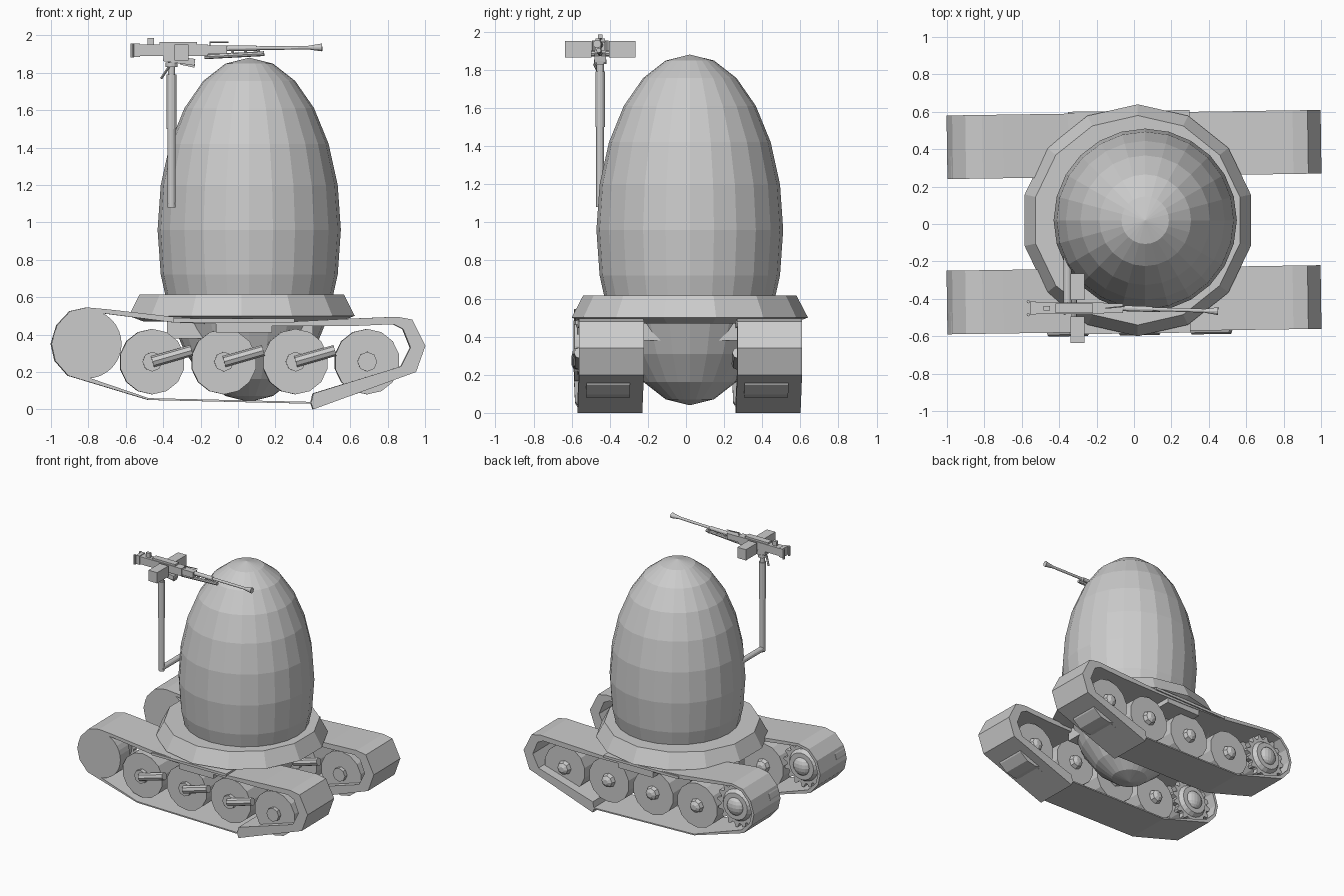
import bpy, bmesh
from math import sin, cos, pi, radians
from mathutils import Matrix, Vector

cube = bpy.data.objects.get("Cube")
if cube:
    bpy.data.objects.remove(cube, do_unlink=True)

grey = bpy.data.materials.new("plain grey")
grey.use_nodes = True
grey.diffuse_color = (0.6, 0.6, 0.6, 1)
grey.node_tree.nodes["Principled BSDF"].inputs["Base Color"].default_value = grey.diffuse_color
HOME = Matrix.Identity(4)


def finish(name, bm, place=HOME):
    bmesh.ops.recalc_face_normals(bm, faces=bm.faces)
    mesh = bpy.data.meshes.new(name)
    bm.to_mesh(mesh)
    bm.free()
    mesh.materials.append(grey)
    obj = bpy.data.objects.new(name, mesh)
    obj.matrix_world = place
    bpy.context.collection.objects.link(obj)
    return obj


def tube(name, start, end, radius, end_radius=None, sides=12, place=HOME):
    start, end = Vector(start), Vector(end)
    axis = end - start
    turn = axis.to_track_quat('Z', 'Y').to_matrix().to_4x4()
    bm = bmesh.new()
    bmesh.ops.create_cone(bm, cap_ends=True, segments=sides, radius1=radius,
                          radius2=radius if end_radius is None else end_radius,
                          depth=axis.length,
                          matrix=Matrix.Translation((start + end) / 2) @ turn)
    return finish(name, bm, place)


def box(name, low, high, place=HOME, tilt=0):
    low, high = Vector(low), Vector(high)
    size = Matrix.Diagonal((high - low).to_4d())
    size[3][3] = 1
    bm = bmesh.new()
    bmesh.ops.create_cube(bm, size=1, matrix=Matrix.Translation((low + high) / 2)
                          @ Matrix.Rotation(radians(tilt), 4, 'Y') @ size)
    return finish(name, bm, place)


def ball(name, centre, scale, segments, rings, place=HOME):
    bm = bmesh.new()
    bmesh.ops.create_uvsphere(bm, u_segments=segments, v_segments=rings, radius=1,
                              matrix=Matrix.Translation(centre) @ Matrix.Diagonal((*scale, 1)))
    return finish(name, bm, place)


def slab(name, outline, front, back, place=HOME):
    """Extrude an outline of (x, z) points along y."""
    bm = bmesh.new()
    face = bm.faces.new([bm.verts.new((x, front, z)) for x, z in outline])
    moved = bmesh.ops.extrude_face_region(bm, geom=[face], use_keep_orig=True)["geom"]
    bmesh.ops.translate(bm, vec=(0, back - front, 0),
                        verts=[v for v in moved if isinstance(v, bmesh.types.BMVert)])
    return finish(name, bm, place)


# Track belt section: outer x, outer z, inner x, inner z
BELT = [(-.81, .545, -.81, .525), (-.7, .535, -.7, .51), (-.35, .495, -.35, .465),
        (0, .475, 0, .45), (.3, .47, .3, .445), (.6, .485, .6, .445),
        (.85, .495, .83, .455), (.93, .48, .88, .43), (1, .34, .92, .33),
        (.95, .2, .87, .23), (.4, 0, .4, .085), (.39, .03, .39, .04),
        (-.48, .05, -.48, .06), (-.91, .18, -.89, .2), (-.98, .26, -.96, .27),
        (-1, .35, -.98, .35), (-.97, .45, -.95, .44), (-.9, .525, -.89, .505)]
HALF = .17


def belt(name, place):
    bm = bmesh.new()
    loops = []
    for ox, oz, ix, iz in BELT:
        loops.append([bm.verts.new(p) for p in ((ox, -HALF, oz), (ox, HALF, oz),
                                                (ix, HALF, iz), (ix, -HALF, iz))])
    for a, b in zip(loops, loops[1:] + loops[:1]):
        for k in range(4):
            j = (k + 1) % 4
            bm.faces.new((a[k], a[j], b[j], b[k]))
    finish(name, bm, place)


def track(side, y):
    place = Matrix.Translation((0, y, 0)) @ Matrix.Rotation(radians(.85), 4, 'Z')
    belt(side + "_belt", place)

    # Road wheels with hubs on both faces, trailing arms on the first three
    for i in range(4):
        x, z = -.46 + .383 * i, .255
        label = f"{side}_wheel_{i}"
        tube(label, (x, -.13, z), (x, .1, z), .175, sides=14, place=place)
        tube(label + "_back_hub", (x, -.16, z), (x, -.1, z), .053, sides=8, place=place)
        tube(label + "_cap", (x, .1, z), (x, .13, z), .055, .045, 8, place)
        tube(label + "_cap_tip", (x, .13, z), (x, .145, z), .045, .02, 8, place)
        if i < 3:
            tube(label + "_arm", (x, -.16, z), (x + .21, -.16, z + .06), .03, sides=8, place=place)

    # Drive drum, toothed sprocket and domed hub
    cx, cz = -.81, .35
    tube(side + "_drum", (cx, -HALF, cz), (cx, -.05, cz), .185, sides=32, place=place)
    tube(side + "_drum_core", (cx, -.05, cz), (cx, .06, cz), .13, sides=20, place=place)
    teeth = []
    for k in range(64):
        r = .175 if k % 4 < 2 else .145
        teeth.append((cx + r * cos(k * pi / 32), cz + r * sin(k * pi / 32)))
    slab(side + "_sprocket", teeth, .06, .1, place)
    tube(side + "_sprocket_ring", (cx, .1, cz), (cx, .13, cz), .125, .105, 20, place)
    ball(side + "_sprocket_dome", (cx, .125, cz), (.07, .04, .07), 16, 8, place)

    # Guide plates on the upper run and a plate on the sloping end
    box(side + "_guide_plate", (-.35, -.18, .465), (.3, .18, .485), place)
    box(side + "_guide_bracket", (-.12, -.165, .41), (.18, .165, .46), place)
    box(side + "_end_plate", (.6, -.08, .101), (.76, .08, .109), place, tilt=-20)


track("right", -.405)
track("left", .425)

# Egg body, faceted collar and hull between the tracks
ball("egg_body", (.06, .02, .96), (.49, .49, .92), 24, 12)
tube("collar", (.02, .02, .5), (.02, .02, .615), .62, .56, 14)
tube("collar_underside", (.02, .02, .47), (.02, .02, .5), .54, .62, 14)
box("hull", (-.38, -.26, .38), (.4, .28, .49))

# Gun post
px, py = -.355, -.45
tube("post_arm", (px, -.1, 1.1), (px, py - .01, 1.1), .021)
tube("post_lower", (px, py, 1.08), (px, py, 1.52), .021)
tube("post_upper", (px, py, 1.5), (px, py, 1.79), .026)
tube("post_neck", (px, py, 1.79), (px, py, 1.86), .019)
tube("post_collar", (px, py, 1.83), (px, py, 1.855), .032)

# Gun mount
box("cradle", (-.4, py - .03, 1.85), (-.23, py + .03, 1.885), tilt=8)
box("cradle_lug", (-.31, py - .02, 1.835), (-.23, py + .02, 1.855), tilt=12)
tube("trigger_lever", (-.41, py, 1.77), (-.37, py - .03, 1.83), .008, sides=6)

# Receiver, grips and ammunition boxes
box("receiver", (-.53, py - .03, 1.89), (-.16, py + .03, 1.95))
box("receiver_front", (-.2, py - .025, 1.9), (-.06, py + .025, 1.945))
box("feed_cover", (-.42, py - .025, 1.945), (-.22, py + .025, 1.965))
box("back_plate", (-.555, py - .035, 1.885), (-.525, py + .035, 1.955))
for sign, side in ((-1, "right"), (1, "left")):
    y = py + sign * .035
    tube(side + "_grip", (-.565, y, 1.88), (-.565, y, 1.955), .009, sides=8)
    box(side + "_ammunition_box", (-.34, py + sign * .115 - .07, 1.865),
        (-.265, py + sign * .115 + .07, 1.95))
    tube(side + "_mount_pin", (-.32, py, 1.885), (-.32, py + sign * .06, 1.885), .015, sides=8)

# Barrel, gas tube and sights
tube("barrel_jacket", (-.07, py, 1.93), (.1, py - .006, 1.931), .015)
tube("barrel", (.08, py - .005, 1.931), (.39, py - .014, 1.934), .01)
tube("muzzle_cone", (.37, py - .014, 1.934), (.45, py - .016, 1.935), .009, .021)
tube("gas_tube", (-.18, py, 1.885), (.14, py - .008, 1.902), .013, sides=8)
for i in range(3):
    x = -.03 + .07 * i
    tube(f"tube_clamp_{i}", (x, py - .003, 1.89), (x, py - .003, 1.935), .009, sides=6)
box("rear_sight", (-.485, py - .012, 1.94), (-.45, py + .012, 1.985))
tube("carry_handle", (-.15, py, 1.963), (-.05, py + .01, 1.963), .004, sides=6)
tube("handle_stem", (-.15, py, 1.94), (-.15, py, 1.967), .004, sides=6)
